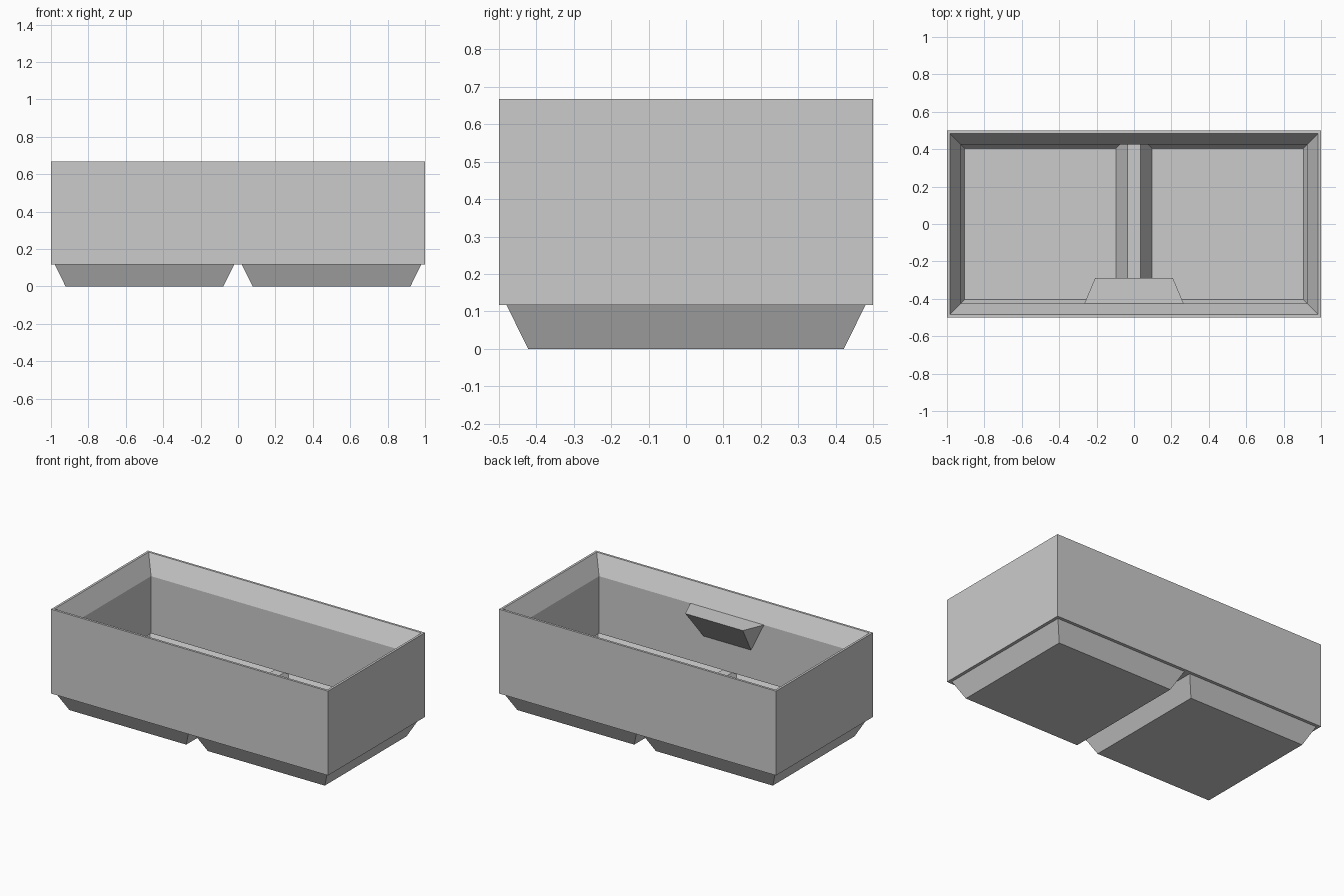
import bpy
import bmesh

if "Cube" in bpy.data.objects:
    bpy.data.objects.remove(bpy.data.objects["Cube"], do_unlink=True)

grey = bpy.data.materials.new("plain_grey")
grey.use_nodes = True
colour = (0.6, 0.6, 0.6, 1)
grey.diffuse_color = colour
grey.node_tree.nodes["Principled BSDF"].inputs["Base Color"].default_value = colour

# Heights of the main levels
FOOT_TOP, TOP = 0.117, 0.667
FLOOR, RIDGE = 0.058, 0.176
LIP = 0.549


def finish(name, bm):
    mesh = bpy.data.meshes.new(name)
    bm.to_mesh(mesh)
    bm.free()
    mesh.materials.append(grey)
    obj = bpy.data.objects.new(name, mesh)
    bpy.context.collection.objects.link(obj)
    return obj


def rect_skin(bm, cx, half, levels, cap_first=False, cap_last=False):
    """Skin rectangles given as (inset from the half size, z)."""
    rings = []
    for inset, z in levels:
        w, d = half[0] - inset, half[1] - inset
        corners = ((-w, -d), (w, -d), (w, d), (-w, d))
        rings.append([bm.verts.new((cx + x, y, z)) for x, y in corners])
    for a, b in zip(rings, rings[1:]):
        for i in range(4):
            j = (i + 1) % 4
            bm.faces.new((a[i], a[j], b[j], b[i]))
    if cap_first:
        bm.faces.new(rings[0][::-1])
    if cap_last:
        bm.faces.new(rings[-1])


# Outer walls, tapered stacking lip, inner walls and the ledge above the pockets
bm = bmesh.new()
rect_skin(bm, 0, (1, 0.5), [(0, FOOT_TOP), (0, TOP), (0.015, TOP),
                            (0.075, LIP), (0.075, RIDGE), (0.035, RIDGE)])
finish("bin_body", bm)

# One tapered foot and one matching tapered floor pocket per cell
for side, cx in (("right", -0.5), ("left", 0.5)):
    bm = bmesh.new()
    rect_skin(bm, cx, (0.5, 0.5), [(0.078, 0), (0.02, FOOT_TOP), (0, FOOT_TOP)],
              cap_first=True)
    finish("foot_" + side, bm)
    bm = bmesh.new()
    rect_skin(bm, cx, (0.5, 0.5), [(0.035, RIDGE), (0.095, FLOOR)], cap_last=True)
    finish("floor_pocket_" + side, bm)

# Flat top of the ridge between the pockets
bm = bmesh.new()
rect_skin(bm, 0, (0.035, 0.425), [(0, RIDGE)], cap_last=True)
finish("ridge_top", bm)

# Label tab: wedge on the inside of the front wall
bm = bmesh.new()
wall, edge, low = -0.425, -0.289, 0.36
bl, br = [bm.verts.new((x, wall, LIP)) for x in (-0.265, 0.265)]
fl, fr = [bm.verts.new((x, edge, LIP)) for x in (-0.208, 0.208)]
ul, ur = [bm.verts.new((x, wall, low)) for x in (-0.172, 0.172)]
for face in ((bl, br, fr, fl), (fl, fr, ur, ul), (bl, fl, ul), (br, ur, fr),
             (bl, ul, ur, br)):
    bm.faces.new(face)
bmesh.ops.recalc_face_normals(bm, faces=bm.faces)
finish("label_tab", bm)
